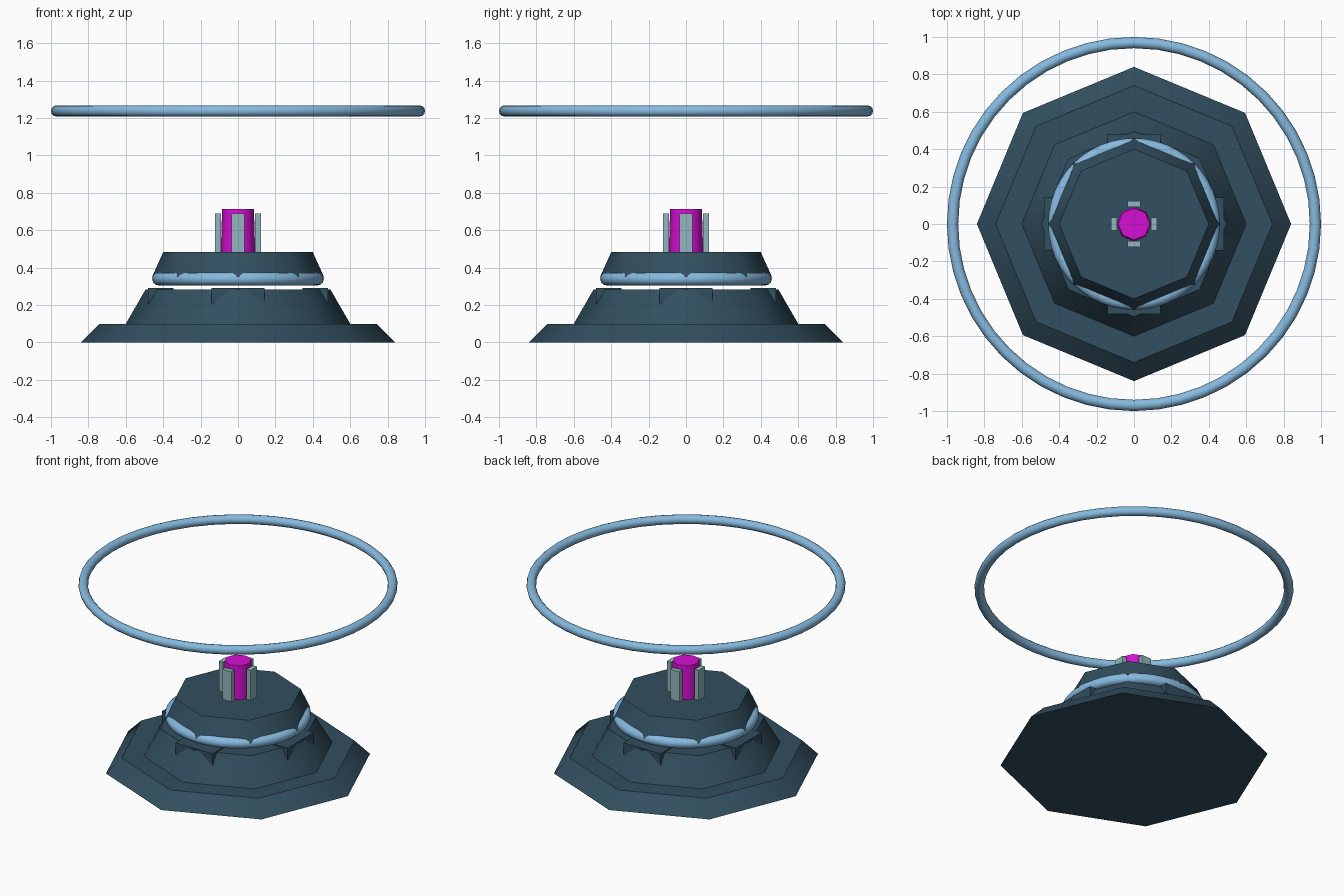
import bpy
from math import radians, pi, sin, cos

cube = bpy.data.objects.get("Cube")
if cube:
    bpy.data.objects.remove(cube, do_unlink=True)


def material(name, rgb):
    m = bpy.data.materials.new(name)
    m.use_nodes = True
    m.diffuse_color = (*rgb, 1)
    m.node_tree.nodes["Principled BSDF"].inputs["Base Color"].default_value = (*rgb, 1)
    return m


slate = material("dark_slate", (0.032, 0.078, 0.115))
sky = material("sky_blue", (0.24, 0.49, 0.74))
pale = material("pale_teal", (0.29, 0.47, 0.53))
magenta = material("magenta", (0.66, 0.005, 0.66))


def finish(name, mat, angle=None):
    ob = bpy.context.object
    ob.name = ob.data.name = name
    ob.data.materials.append(mat)
    if angle:
        bpy.ops.object.shade_smooth_by_angle(angle=radians(angle))
    return ob


def octagon(name, r_low, r_high, z_low, z_high, mat, angle=42):
    """Eight-sided tapered block with corners on the axes."""
    bpy.ops.mesh.primitive_cone_add(vertices=8, radius1=r_low, radius2=r_high,
                                    depth=z_high - z_low,
                                    location=(0, 0, (z_low + z_high) / 2))
    return finish(name, mat, angle)


def ring(name, major, minor, z, segments):
    bpy.ops.mesh.primitive_torus_add(major_radius=major, minor_radius=minor,
                                     major_segments=segments, minor_segments=12,
                                     location=(0, 0, z))
    return finish(name, sky, 60)


def four_blocks(name, inner, outer, width, z_low, z_high, mat):
    """One block on each of the four sides."""
    for i, side in enumerate(("left", "back", "right", "front")):
        a, r = i * pi / 2, (inner + outer) / 2
        bpy.ops.mesh.primitive_cube_add(
            size=1, location=(r * cos(a), r * sin(a), (z_low + z_high) / 2),
            rotation=(0, 0, a))
        bpy.context.object.scale = (outer - inner, width, z_high - z_low)
        bpy.ops.object.transform_apply(location=False, rotation=False, scale=True)
        finish(f"{name}_{side}", mat)


# Stepped pedestal
octagon("base_plinth", 0.84, 0.74, 0, 0.10, slate)
octagon("base_step", 0.60, 0.495, 0.10, 0.282, slate)
four_blocks("base_lug", 0.345, 0.48, 0.285, 0.12, 0.29, slate)

# Floating upper platform with its glowing collar
octagon("upper_platform", 0.46, 0.40, 0.35, 0.483, slate)
ring("collar_ring", 0.424, 0.035, 0.34, 48)

# Crystal held by four prongs
octagon("crystal", 0.092, 0.085, 0.48, 0.715, magenta, 60)
four_blocks("prong", 0.09, 0.122, 0.07, 0.48, 0.69, pale)

# Large hovering halo
ring("halo_ring", 0.97, 0.03, 1.238, 48)
